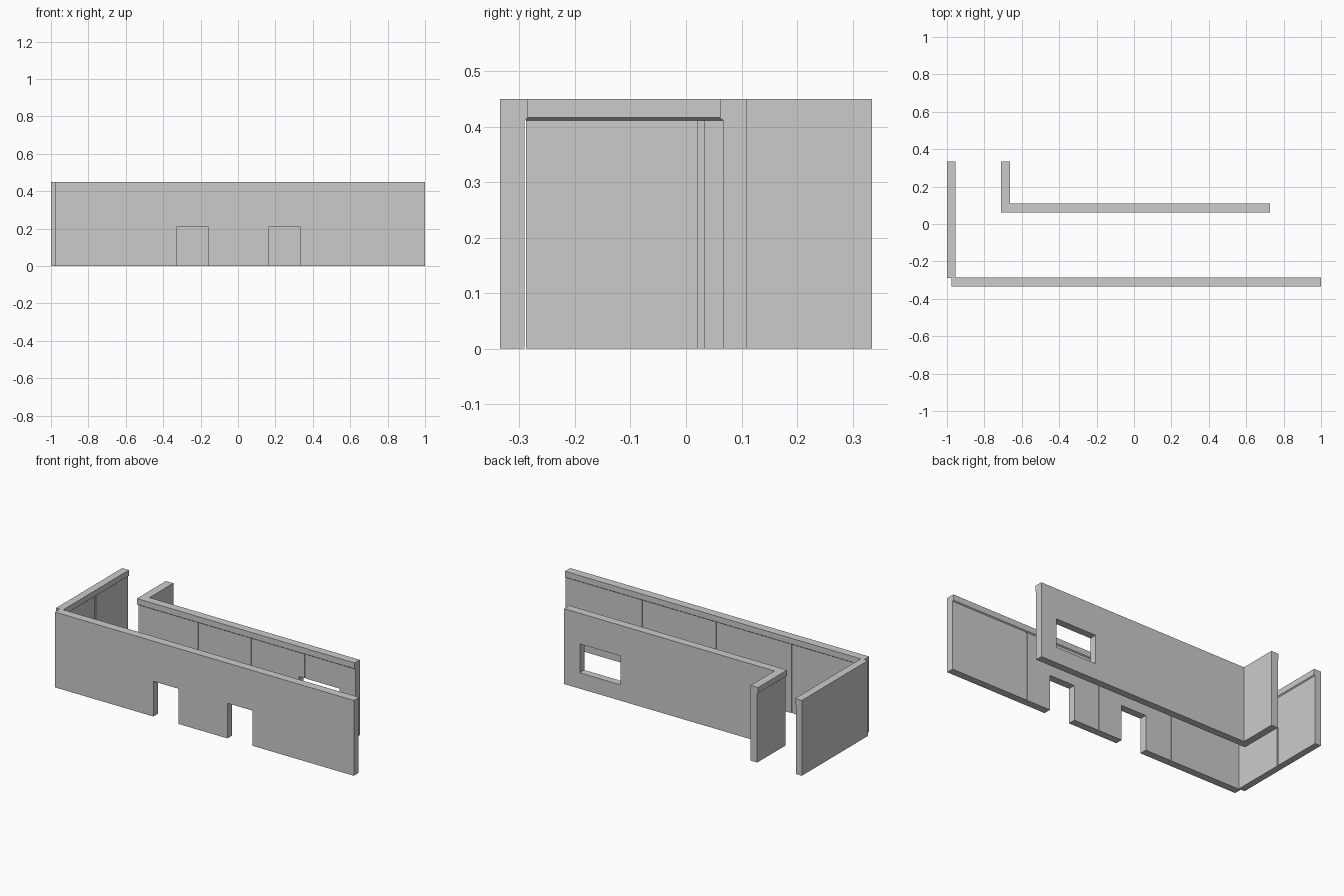
import bpy, bmesh
from mathutils import Vector

if "Cube" in bpy.data.objects:
    bpy.data.objects.remove(bpy.data.objects["Cube"])

HEIGHT, STEP, BAND_LOW, BAND_HIGH = 0.45, 0.006, 0.411, 0.416


def make_prism(name, ring_a, ring_b):
    """Solid between two matching end outlines."""
    bm = bmesh.new()
    a = [bm.verts.new(p) for p in ring_a]
    b = [bm.verts.new(p) for p in ring_b]
    bm.faces.new(a)
    bm.faces.new(b[::-1])
    for i in range(len(a)):
        j = (i + 1) % len(a)
        bm.faces.new((a[i], b[i], b[j], a[j]))
    bmesh.ops.recalc_face_normals(bm, faces=bm.faces)
    mesh = bpy.data.meshes.new(name)
    bm.to_mesh(mesh)
    bm.free()
    obj = bpy.data.objects.new(name, mesh)
    bpy.context.collection.objects.link(obj)
    return obj


def cut(obj, lo, hi):
    """Subtract an axis-aligned box."""
    ring = [(lo[0], lo[1]), (hi[0], lo[1]), (hi[0], hi[1]), (lo[0], hi[1])]
    cutter = make_prism("cutter", [(x, y, lo[2]) for x, y in ring],
                        [(x, y, hi[2]) for x, y in ring])
    cutter.hide_render = True
    mod = obj.modifiers.new("cut", 'BOOLEAN')
    mod.operation = 'DIFFERENCE'
    mod.solver = 'EXACT'
    mod.object = cutter
    bpy.context.view_layer.objects.active = obj
    bpy.ops.object.modifier_apply(modifier=mod.name)
    bpy.data.objects.remove(cutter)


def make_wall(name, origin, along, inward, length, thick, mitre=0.0,
              seams=(), openings=()):
    """Wall with a raised top band, panel seams and through openings."""
    o, u, n = (Vector((*v, 0)) for v in (origin, along, inward))
    face = thick - STEP
    profile = [(0, 0), (face, 0), (face, BAND_LOW), (thick, BAND_HIGH),
               (thick, HEIGHT), (0, HEIGHT)]

    def at(s, d, z):
        return o + u * s + n * d + Vector((0, 0, z))

    wall = make_prism(name, [at(-mitre * d, d, z) for d, z in profile],
                      [at(length, d, z) for d, z in profile])

    def local_cut(s0, s1, d0, d1, z0, z1):
        p, q = at(s0, d0, z0), at(s1, d1, z1)
        cut(wall, [min(c) for c in zip(p, q)], [max(c) for c in zip(p, q)])

    # Panel seams under the band
    for s in seams:
        local_cut(s - 0.005, s + 0.005, face - 0.005, face + 0.002,
                  -0.05, BAND_LOW)
    # Doors and windows
    for s0, s1, z0, z1 in openings:
        local_cut(s0, s1, -0.05, thick + 0.05, z0, z1)
    return wall


# Long front wall with two doorways
make_wall("front_wall", (-0.975, -0.335), (1, 0), (0, 1), 1.975, 0.05,
          seams=[0.478, 0.975, 1.465],
          openings=[(0.65, 0.815, -0.05, 0.21), (1.14, 1.307, -0.05, 0.21)])

# Left outer wall
make_wall("left_wall", (-1.0, -0.288), (0, 1), (1, 0), 0.623, 0.045,
          seams=[0.315])

# Inner wall with window, mitred into the short return wall
corner = (-0.662, 0.11)
make_wall("inner_wall", corner, (1, 0), (0, -1), 1.39, 0.049, mitre=1,
          seams=[0.355, 0.707, 1.058], openings=[(1.017, 1.287, 0.095, 0.267)])
make_wall("return_wall", corner, (0, 1), (-1, 0), 0.225, 0.049, mitre=1)
